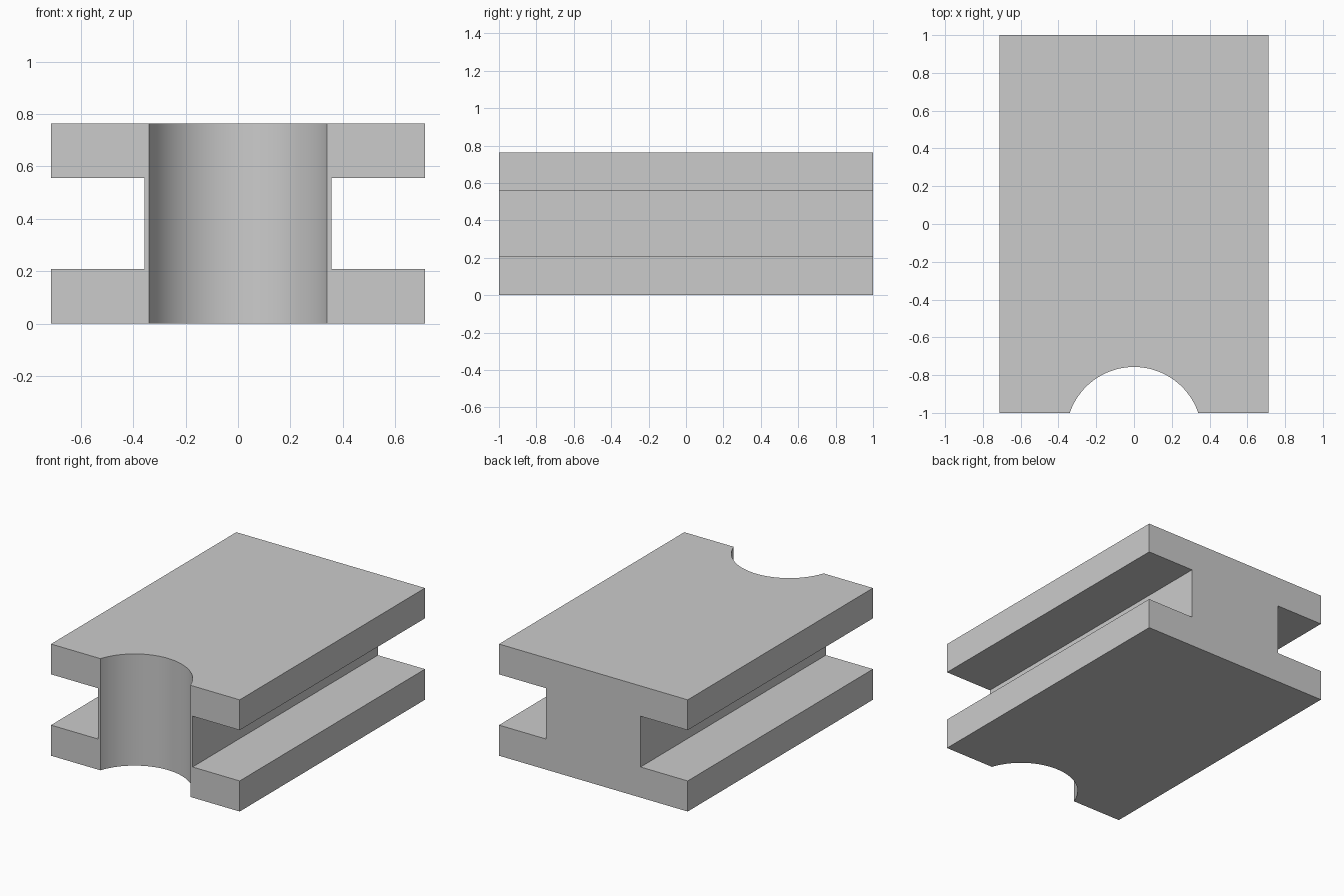
import bpy
import bmesh
import math

cube = bpy.data.objects.get("Cube")
if cube:
    bpy.data.objects.remove(cube, do_unlink=True)

HALF_WIDTH, WEB = 0.713, 0.357
HEIGHT, LOW, HIGH = 0.763, 0.209, 0.556
CHORD, DEPTH = 0.34, 0.243

# Plain grey material
grey = bpy.data.materials.new("plain grey")
grey.use_nodes = True
colour = (0.6, 0.6, 0.6, 1)
grey.diffuse_color = colour
grey.node_tree.nodes["Principled BSDF"].inputs["Base Color"].default_value = colour


def make_object(name, bm):
    bmesh.ops.recalc_face_normals(bm, faces=bm.faces)
    mesh = bpy.data.meshes.new(name)
    bm.to_mesh(mesh)
    bm.free()
    mesh.materials.append(grey)
    obj = bpy.data.objects.new(name, mesh)
    bpy.context.collection.objects.link(obj)
    return obj


# Double-flanged block: mirrored I profile extruded front to back
right = [(HALF_WIDTH, 0), (HALF_WIDTH, LOW), (WEB, LOW),
         (WEB, HIGH), (HALF_WIDTH, HIGH), (HALF_WIDTH, HEIGHT)]
profile = right + [(-x, z) for x, z in reversed(right)]
bm = bmesh.new()
face = bm.faces.new([bm.verts.new((x, -1, z)) for x, z in profile])
extruded = bmesh.ops.extrude_face_region(bm, geom=[face], use_keep_orig=True)
moved = [v for v in extruded["geom"] if isinstance(v, bmesh.types.BMVert)]
bmesh.ops.translate(bm, verts=moved, vec=(0, 2, 0))
block = make_object("flanged_block", bm)

# Upright cylinder that hollows the front end
radius = (CHORD ** 2 + DEPTH ** 2) / (2 * DEPTH)
bm = bmesh.new()
bmesh.ops.create_cone(bm, cap_ends=True, segments=128, radius1=radius,
                      radius2=radius, depth=2)
cutter = make_object("front_groove_cutter", bm)
cutter.location = (0, DEPTH - 1 - radius, HEIGHT / 2)
cutter.hide_render = True

# Cut the groove, then smooth only its curved wall
groove = block.modifiers.new("front groove", "BOOLEAN")
groove.operation = "DIFFERENCE"
groove.solver = "EXACT"
groove.object = cutter
bpy.ops.object.select_all(action="DESELECT")
block.select_set(True)
bpy.context.view_layer.objects.active = block
bpy.ops.object.modifier_apply(modifier=groove.name)
bpy.data.objects.remove(cutter, do_unlink=True)
bpy.ops.object.shade_smooth_by_angle(angle=math.radians(30))
